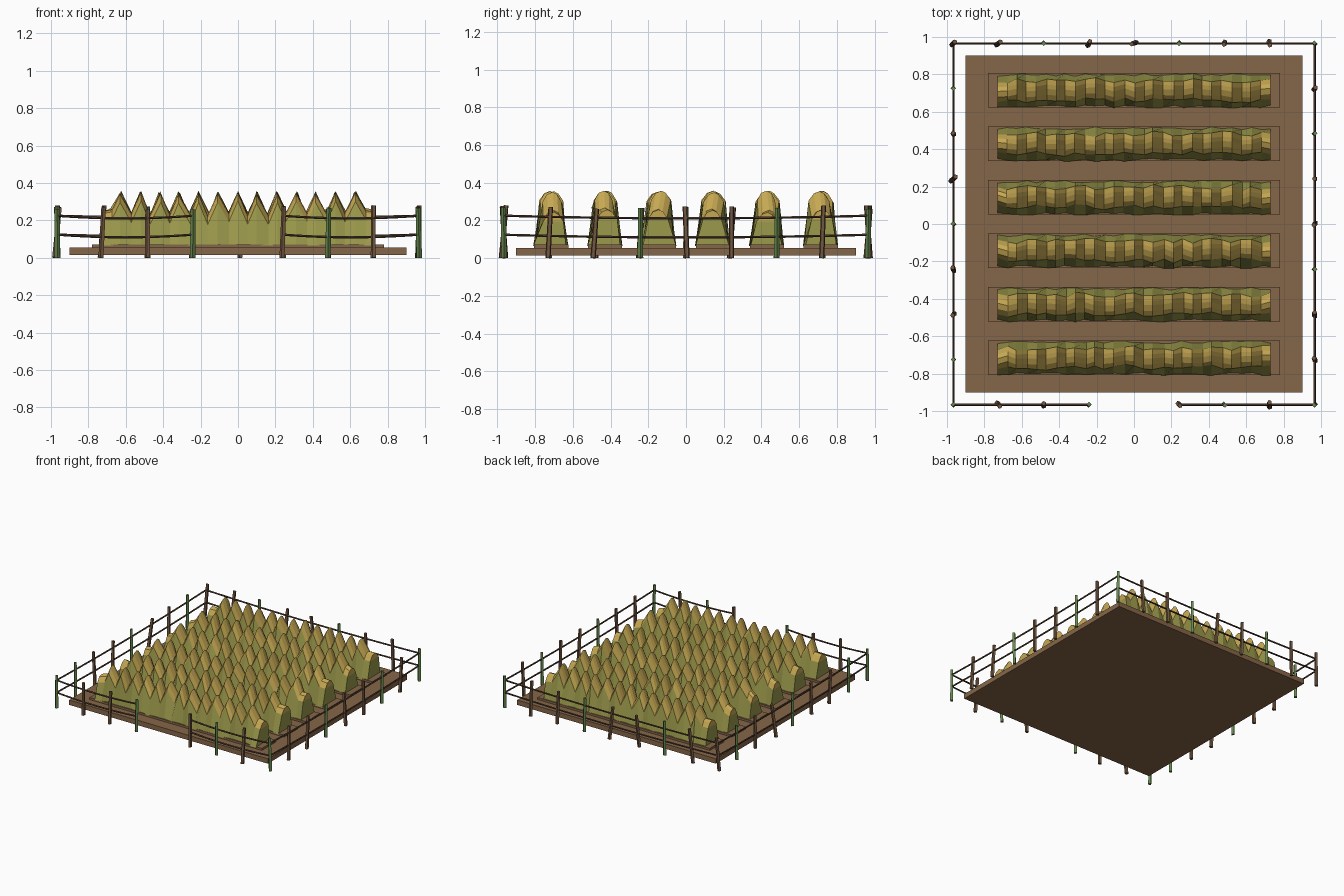
import bpy, bmesh, math, random
from mathutils import Vector

if "Cube" in bpy.data.objects:
    bpy.data.objects.remove(bpy.data.objects["Cube"])

random.seed(4)


def material(name, rgb):
    m = bpy.data.materials.new(name)
    m.diffuse_color = (*rgb, 1)
    m.use_nodes = True
    m.node_tree.nodes["Principled BSDF"].inputs["Base Color"].default_value = m.diffuse_color
    return m


SOIL = material("soil_brown", (0.235, 0.133, 0.065))
STALK = material("stalk_olive", (0.33, 0.32, 0.07))
EAR = material("ear_gold", (0.56, 0.39, 0.085))
WOOD = material("post_brown", (0.17, 0.095, 0.052))
GREEN = material("post_green", (0.13, 0.24, 0.075))
RAIL = material("rail_dark_brown", (0.09, 0.05, 0.032))


def finish(name, bm, *mats):
    bmesh.ops.recalc_face_normals(bm, faces=bm.faces)
    me = bpy.data.meshes.new(name)
    bm.to_mesh(me)
    bm.free()
    for m in mats:
        me.materials.append(m)
    ob = bpy.data.objects.new(name, me)
    bpy.context.collection.objects.link(ob)
    return ob


def box(name, x, y, z0, z1, cy, mat):
    bm = bmesh.new()
    bmesh.ops.create_cube(bm, size=1)
    for v in bm.verts:
        v.co = (v.co.x * 2 * x, v.co.y * 2 * y + cy, z0 + (v.co.z + 0.5) * (z1 - z0))
    return finish(name, bm, mat)


def jitter(a):
    return random.uniform(-a, a)


def crop_row(cy):
    """Ridge of alternating peaks and dips, lofted along x."""
    bm = bmesh.new()
    rings = []
    for i in range(-14, 15):
        end = abs(i) == 14
        top = 0.25 if end else 0.235 if i % 2 else 0.35
        if abs(i) == 13:
            top = 0.26
        top += jitter(0.008)
        x = i * 0.0522 + (0 if end else jitter(0.006))
        sway = jitter(0.012)
        half = 0.052 + jitter(0.006)
        section = [(-0.088 + jitter(0.008), 0.065),
                   (-half + sway, top - 0.05),
                   (-0.027 + sway, top - 0.012),
                   (0.004 + sway, top),
                   (0.027 + sway, top - 0.012),
                   (half + sway, top - 0.05),
                   (0.084 + jitter(0.008), 0.065)]
        rings.append([bm.verts.new((x, cy + y, z)) for y, z in section])
    for a, b in zip(rings, rings[1:]):
        for k in range(6):
            f = bm.faces.new((a[k], b[k], b[k + 1], a[k + 1]))
            f.material_index = 1 if 1 <= k <= 4 else 0   # gold above the shoulder
        bm.faces.new((a[0], a[6], b[6], b[0]))
    for r in (rings[0], rings[-1]):
        bm.faces.new((r[0], r[1], r[5], r[6]))
        bm.faces.new(r[1:6]).material_index = 1
    finish("crop_row", bm, STALK, EAR)


def tube(name, points, radii, sides, mat, up):
    """Faceted tube through the points; up picks the section plane."""
    bm = bmesh.new()
    d = (points[-1] - points[0]).normalized()
    u = d.cross(up).normalized()
    w = d.cross(u)
    rings = []
    for p, r in zip(points, radii):
        rings.append([bm.verts.new(p + r * (u * math.cos(t) + w * math.sin(t)))
                      for t in (2 * math.pi * k / sides for k in range(sides))])
    for a, b in zip(rings, rings[1:]):
        for k in range(sides):
            n = (k + 1) % sides
            bm.faces.new((a[k], a[n], b[n], b[k]))
    bm.faces.new(rings[0])
    bm.faces.new(rings[-1])
    finish(name, bm, mat)


def post(x, y, mat):
    lean = 0.003 if mat is GREEN else 0.013
    lx, ly = jitter(lean), jitter(lean)
    top = 0.27 + jitter(0.012)
    tube("fence_post", [Vector((x - lx, y - ly, 0)), Vector((x, y, top / 2)),
                        Vector((x + lx, y + ly, top))],
         [0.015, 0.014, 0.013], 4 if mat is GREEN else 5, mat, Vector((0, 1, 0)))


def rails(a, b):
    """Two sagging rails between two ground points."""
    for z in (0.225, 0.124):
        pts = []
        for k in range(9):
            t = k / 8
            p = Vector((*a, z)).lerp(Vector((*b, z)), t)
            p.z -= 0.056 * t * (1 - t)
            pts.append(p)
        tube("fence_rail", pts, [0.0065] * 9, 5, RAIL, Vector((0, 0, 1)))


# Field slab, planting beds and crops
box("field_slab", 0.9, 0.9, 0.015, 0.055, 0, SOIL)
for r in range(6):
    cy = (r - 2.5) * 0.286
    box("planting_bed", 0.78, 0.091, 0.05, 0.072, cy, SOIL)
    crop_row(cy)

# Fence posts: letters give the colour along each side, from - to +
E = 0.966
STEP = E / 4
sides = {"front": ("gbbg_bgbg", lambda t: (t, -E)),
         "back": ("bbgbbgbbg", lambda t: (t, E)),
         "right": ("_bbgbbgb_", lambda t: (E, t)),
         "left": ("_gbbgbbg_", lambda t: (-E, t))}
for pattern, place in sides.values():
    for i, c in enumerate(pattern):
        if c != "_":
            post(*place((i - 4) * STEP), GREEN if c == "g" else WOOD)

# Rails, with a gateway in the middle of the front
rails((-E, -E), (-STEP, -E))
rails((STEP, -E), (E, -E))
rails((-E, E), (E, E))
rails((-E, -E), (-E, E))
rails((E, -E), (E, E))
